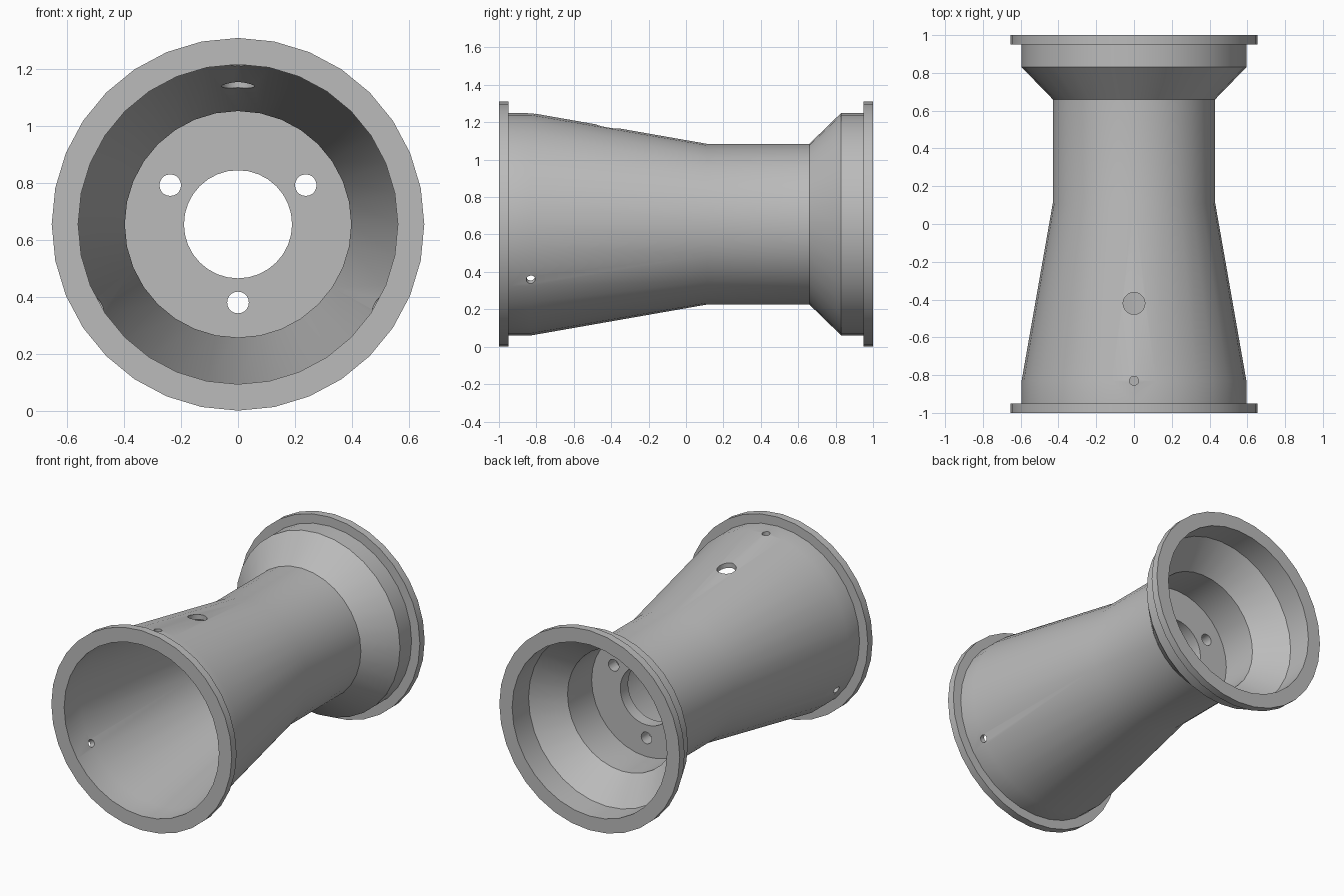
import bpy, bmesh
from math import pi, sin, cos, radians
from mathutils import Matrix, Vector

if "Cube" in bpy.data.objects:
    bpy.data.objects.remove(bpy.data.objects["Cube"])

AXIS_Z = 0.655
SEGMENTS = 32

metal = bpy.data.materials.new("bare_metal_grey")
metal.use_nodes = True
colour = (0.5, 0.5, 0.5, 1)
metal.diffuse_color = colour
metal.node_tree.nodes["Principled BSDF"].inputs["Base Color"].default_value = colour


def add_object(name, bm):
    bmesh.ops.recalc_face_normals(bm, faces=bm.faces)
    mesh = bpy.data.meshes.new(name)
    bm.to_mesh(mesh)
    bm.free()
    mesh.materials.append(metal)
    obj = bpy.data.objects.new(name, mesh)
    bpy.context.collection.objects.link(obj)
    return obj


def lathe(name, profile):
    """Revolve a closed (y, radius) profile around the wheel axis."""
    bm = bmesh.new()
    rings = []
    for i in range(SEGMENTS):
        a = 2 * pi * i / SEGMENTS
        rings.append([bm.verts.new((r * sin(a), y, AXIS_Z + r * cos(a))) for y, r in profile])
    n = len(profile)
    for i, ring in enumerate(rings):
        after = rings[(i + 1) % SEGMENTS]
        for j in range(n):
            k = (j + 1) % n
            bm.faces.new((ring[j], ring[k], after[k], after[j]))
    return add_object(name, bm)


def drill(obj, centre, direction, radius, depth):
    """Cut one round hole through the object."""
    bm = bmesh.new()
    turn = Vector(direction).to_track_quat("Z", "Y").to_matrix().to_4x4()
    bmesh.ops.create_cone(bm, cap_ends=True, segments=20, radius1=radius, radius2=radius,
                          depth=depth, matrix=Matrix.Translation(centre) @ turn)
    cutter = add_object("hole_cutter", bm)
    cutter.hide_render = True
    mod = obj.modifiers.new("hole", "BOOLEAN")
    mod.operation = "DIFFERENCE"
    mod.solver = "EXACT"
    mod.object = cutter
    bpy.context.view_layer.objects.active = obj
    bpy.ops.object.modifier_apply(modifier=mod.name)
    bpy.data.objects.remove(cutter)


# Rim barrel: flanged ends, long front taper, straight waist, short rear cone
outer = [(-1, 0.655), (-0.95, 0.655), (-0.95, 0.595), (-0.83, 0.595), (0.11, 0.43),
         (0.66, 0.43), (0.83, 0.595), (0.95, 0.595), (0.95, 0.655), (1, 0.655)]
inner = [(1, 0.562), (0.83, 0.562), (0.66, 0.398), (0.11, 0.398), (-0.83, 0.562), (-1, 0.562)]
rim = lathe("rim_barrel", outer + inner)

# Mounting disc inside the waist
disc = lathe("mounting_disc", [(0.33, 0.41), (0.41, 0.41), (0.41, 0.19), (0.33, 0.19)])

# Three bolt holes in the disc, three small holes by the front flange
for angle in (30, 150, 270):
    a = radians(angle)
    drill(disc, (0.275 * cos(a), 0.37, AXIS_Z + 0.275 * sin(a)), (0, 1, 0), 0.038, 0.3)
for angle in (90, -30, 210):
    out = Vector((cos(radians(angle)), 0, sin(radians(angle))))
    drill(rim, out * 0.58 + Vector((0, -0.83, AXIS_Z)), out, 0.024, 0.2)

# Valve hole on top of the taper
drill(rim, (0, -0.42, AXIS_Z + 0.51), (0, 0, 1), 0.058, 0.25)

# Smooth shading with crisp edges
bpy.ops.object.select_all(action="DESELECT")
for obj in (rim, disc):
    obj.select_set(True)
bpy.context.view_layer.objects.active = rim
bpy.ops.object.shade_smooth_by_angle(angle=radians(30))
# Taper and waist meet at a shallow angle, so mark those rings sharp
